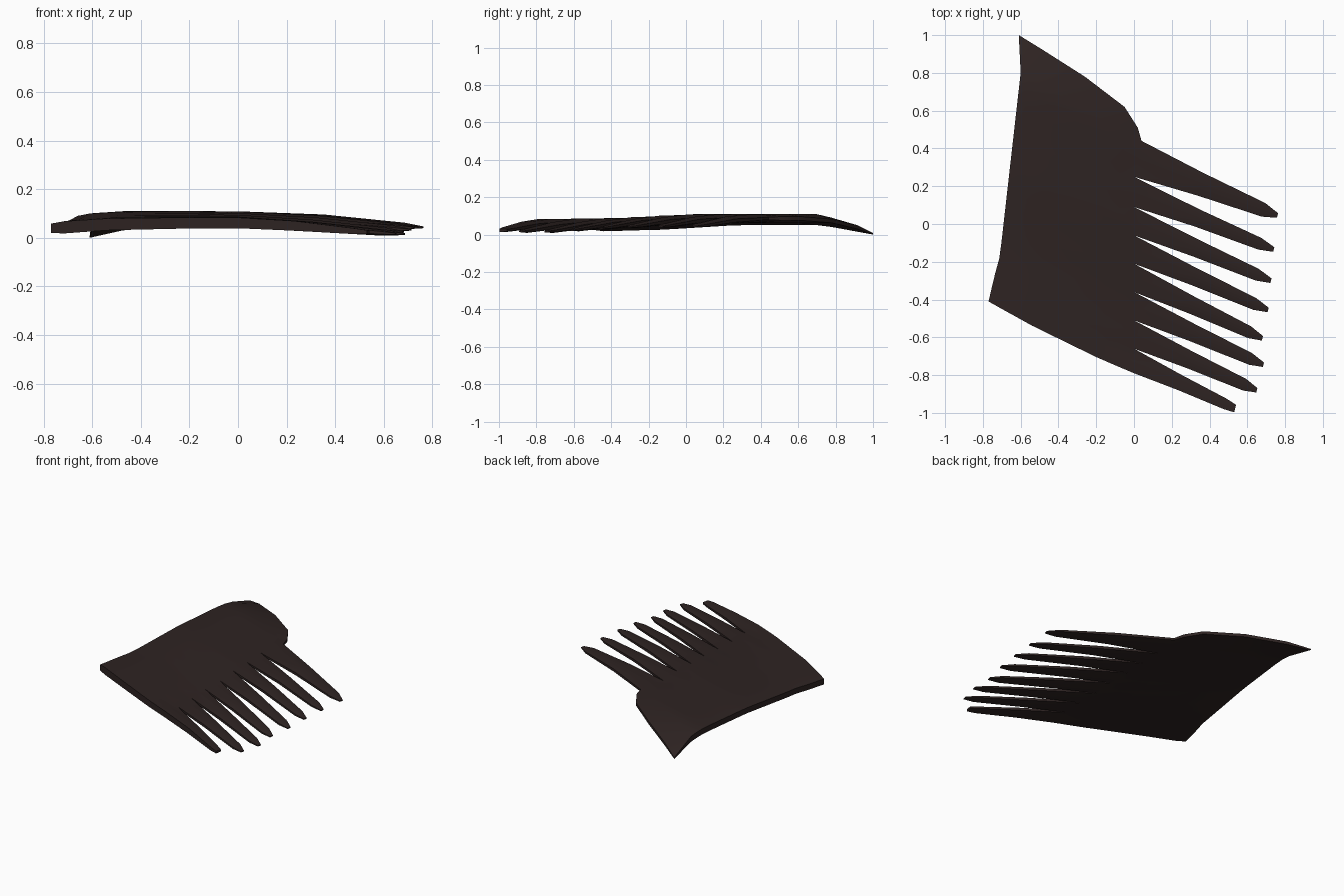
import bpy, bmesh, math

if "Cube" in bpy.data.objects:
    bpy.data.objects.remove(bpy.data.objects["Cube"])

def lerp(a, b, t):
    return a + (b - a) * t

def interp(v, pts):
    """Piecewise linear curve through (input, output) pairs."""
    if v <= pts[0][0]:
        return pts[0][1]
    for (a, fa), (b, fb) in zip(pts, pts[1:]):
        if v <= b:
            return lerp(fa, fb, (v - a) / (b - a))
    return pts[-1][1]

def mid_height(x, y):
    """Gently arched middle surface of the comb."""
    s = y + 0.45 * (x + 0.7)
    peak = interp(s, [(-.44, .063), (-.1, .067), (.3, .088)])
    k = interp(s, [(-.1, 1), (.7, 0)])
    arch = interp(x, [(-.77, -.022), (-.45, 0), (.1, 0),
                      (.45, -.014 - .018 * k), (.76, -.043 - .012 * k)])
    drop = interp(y, [(.7, 0), (.82, .02), (.92, .045), (1, .071)])
    return peak + arch - drop

bm = bmesh.new()
cache, edge_use = {}, {}

def point(x, y, half):
    """Pair of vertices (upper, lower) around the middle surface."""
    key = (round(x, 4), round(y, 4))
    if key not in cache:
        z = mid_height(x, y)
        cache[key] = (bm.verts.new((x, y, z + half)), bm.verts.new((x, y, z - half)))
    return key

def cell(*keys):
    keys = list(dict.fromkeys(keys))
    bm.faces.new([cache[k][0] for k in keys])
    bm.faces.new([cache[k][1] for k in reversed(keys)])
    for a, b in zip(keys, keys[1:] + keys[:1]):
        e = frozenset((a, b))
        edge_use[e] = edge_use.get(e, []) + [(a, b)]

def fill(left, right):
    """Skin between two neighbouring lines running spine to tip."""
    for i in range(len(left) - 1):
        cell(left[i], left[i + 1], right[i + 1], right[i])

# plate: lines from the spine to the tooth roots, with grooves between teeth
spine = [(-.41, -.77), (-.28, -.74), (-.17, -.71), (.8, -.60)]
roots = [-.79, -.66, -.51, -.36, -.21, -.06, .09, .25, .44]
stations = [0, .07, .3, .74, .88, 1]
lines = []
for c in range(17):
    k = c // 2
    ry = roots[k] if c % 2 == 0 else (roots[k] + roots[k + 1]) / 2
    rx = {15: .02, 16: .04}.get(c, 0)
    py = lerp(-.41, .8, c / 16)
    px = interp(py, spine)
    line = []
    for f in stations:
        half = interp(f, [(0, .019), (.07, .025), (1, .022)])
        if c % 2 == 0 and 0 < c:
            half = interp(f, [(0, .019), (.07, .025), (.74, .024), (1, .007)])
        bow = .018 * math.sin(math.pi * f) if c == 0 else 0
        line.append(point(lerp(px, rx, f), lerp(py, ry, f) - bow, half))
    lines.append(line)
for a, b in zip(lines, lines[1:]):
    fill(a, b)

# upper shoulder of the plate
outline = [(-.61, 1), (-.48, .92), (-.26, .78), (-.05, .62), (.02, .51), (.04, .44)]
fill(lines[-1], [point(x, y, .004 if i == 0 else .01) for i, (x, y) in enumerate(outline)])

# teeth: the first is the blunt guard tooth
tips = [(.535, -.977), (.65, -.88), (.685, -.745), (.68, -.605),
        (.71, -.455), (.725, -.30), (.74, -.135), (.76, .045)]
for j, (tx, ty) in enumerate(tips):
    rx, ry = [float(v) for v in lines[2 * j + 1][-1]]
    guard, last = j == 0, j == 7
    rows = [[lines[2 * j + n][-1] for n in range(3)]]
    mid_w = .04 if guard else .06 if last else .046
    for t, w, hm, he in [(.45, mid_w, .02, .009), (.9, .028 if guard else .036 if last else .031, .012, .006),
                         (1, .02 if guard else .012, .008 if guard else .004, .006 if guard else .003)]:
        x, y = lerp(rx, tx, t), lerp(ry, ty, t)
        rows.append([point(x - .25 * w, y - w, he if not guard else hm),
                     point(x, y, hm), point(x + .25 * w, y + w, he)])
    for n in range(2):
        fill([r[n] for r in rows], [r[n + 1] for r in rows])

# side walls around the open rim
for users in edge_use.values():
    if len(users) == 1:
        a, b = users[0]
        bm.faces.new((cache[b][0], cache[a][0], cache[a][1], cache[b][1]))

bmesh.ops.recalc_face_normals(bm, faces=bm.faces[:])
low = min(v.co.z for v in bm.verts)
for v in bm.verts:
    v.co.z -= low

mesh = bpy.data.meshes.new("comb")
bm.to_mesh(mesh)
bm.free()
comb = bpy.data.objects.new("comb", mesh)
bpy.context.collection.objects.link(comb)

mat = bpy.data.materials.new("dark brown")
mat.diffuse_color = (.027, .017, .016, 1)
mat.use_nodes = True
mat.node_tree.nodes["Principled BSDF"].inputs["Base Color"].default_value = mat.diffuse_color
mesh.materials.append(mat)

bpy.context.view_layer.objects.active = comb
comb.select_set(True)
bpy.ops.object.shade_smooth_by_angle(angle=math.radians(40))
